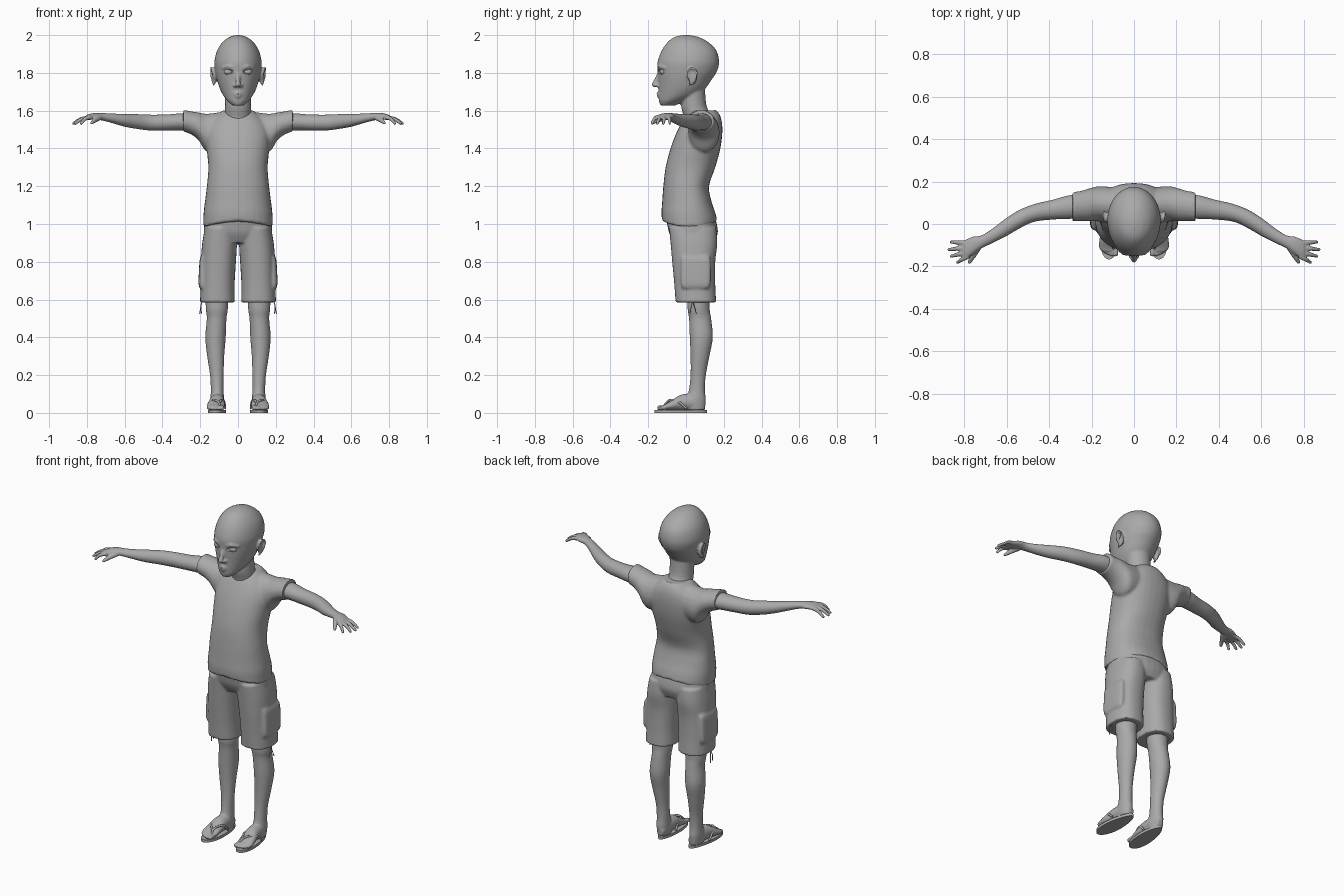
import bpy, bmesh, math
from mathutils import Vector, Matrix

grey = bpy.data.materials.new("plain grey")
grey.diffuse_color = (0.4, 0.4, 0.4, 1)


def smooth_rows(rows, k=4):
    """Catmull-Rom resampling of section rows."""
    out = []
    for i in range(len(rows) - 1):
        p = [rows[max(0, min(len(rows) - 1, i + j))] for j in (-1, 0, 1, 2)]
        for s in range(k):
            t = s / k
            out.append([0.5 * (2 * b + (c - a) * t + (2 * a - 5 * b + 4 * c - d) * t * t
                               + (3 * b - a - 3 * c + d) * t ** 3) for a, b, c, d in zip(*p)])
    return out + [list(rows[-1])]


def skin(bm, rings):
    """Bridge rings of points into a closed tube."""
    vs = [[bm.verts.new(p) for p in r] for r in rings]
    n = len(vs[0])
    for a, b in zip(vs, vs[1:]):
        for i in range(n):
            bm.faces.new((a[i], a[(i + 1) % n], b[(i + 1) % n], b[i]))
    bm.faces.new(vs[0][::-1])
    bm.faces.new(vs[-1])


def angles(n):
    return [2 * math.pi * i / n for i in range(n)]


def stack(bm, rows, n=32, power=1.0, dip=0.0):
    """Upright loft. Rows: z, centre x, half width, front y, middle y, back y."""
    rings = []
    for j, (z, cx, rx, yf, ym, yb) in enumerate(smooth_rows(rows)):
        r = []
        for t in angles(n):
            c, s = math.cos(t), math.sin(t)
            c, s = (math.copysign(abs(v) ** power, v) for v in (c, s))
            r.append((cx + rx * c, ym + (yb - ym if s > 0 else ym - yf) * s,
                      z - (dip * c * c if j == 0 else 0)))
        rings.append(r)
    skin(bm, rings)


def reach(bm, rows, axis, n=20):
    """Sideways loft. Rows: position, centre a, centre z, radius a, radius z."""
    rings = []
    for p, a, z, ra, rz in smooth_rows(rows):
        pts = [(a + ra * math.cos(t), z + rz * math.sin(t)) for t in angles(n)]
        rings.append([(p, u, w) if axis == 'x' else (u, p, w) for u, w in pts])
    skin(bm, rings)


def tube(bm, pts, radii, n=10):
    """Round tube along points, with rounded ends."""
    if not isinstance(radii, (list, tuple)):
        radii = [radii] * len(pts)
    rows = smooth_rows([(*p, r) for p, r in zip(pts, radii)])
    P = [Vector(r[:3]) for r in rows]
    rings = []
    for i, r in enumerate(rows):
        d = (P[min(i + 1, len(P) - 1)] - P[max(i - 1, 0)]).normalized()
        u = d.orthogonal() if abs(d.z) > 0.95 else d.cross(Vector((0, 0, 1)))
        u.normalize()
        v = d.cross(u)
        rings.append([P[i] + (u * math.cos(t) + v * math.sin(t)) * r[3] for t in angles(n)])
    skin(bm, rings)
    for p, r in ((P[0], rows[0][3]), (P[-1], rows[-1][3])):
        ball(bm, p, (r, r, r), 10)


def ball(bm, loc, rad, n=20):
    bmesh.ops.create_uvsphere(bm, u_segments=n, v_segments=n // 2, radius=1,
                              matrix=Matrix.Translation(loc) @ Matrix.Diagonal((*rad, 1)))


def finish(name, bm, voxel=0, relax=0, mirror=False, cutter=None):
    bmesh.ops.recalc_face_normals(bm, faces=bm.faces[:])
    if mirror:
        g = bmesh.ops.duplicate(bm, geom=bm.verts[:] + bm.edges[:] + bm.faces[:])["geom"]
        bmesh.ops.scale(bm, vec=(-1, 1, 1), verts=[e for e in g if isinstance(e, bmesh.types.BMVert)])
        bmesh.ops.reverse_faces(bm, faces=[e for e in g if isinstance(e, bmesh.types.BMFace)])
    me = bpy.data.meshes.new(name)
    bm.to_mesh(me)
    bm.free()
    ob = bpy.data.objects.new(name, me)
    bpy.context.collection.objects.link(ob)
    me.materials.append(grey)
    if voxel:
        m = ob.modifiers.new("blend", 'REMESH')
        m.mode, m.voxel_size = 'VOXEL', voxel
    if cutter:
        m = ob.modifiers.new("carve", 'BOOLEAN')
        m.operation, m.object = 'DIFFERENCE', cutter
    if relax:
        m = ob.modifiers.new("relax", 'SMOOTH')
        m.factor, m.iterations = 0.5, relax
    bpy.ops.object.select_all(action='DESELECT')
    ob.select_set(True)
    bpy.context.view_layer.objects.active = ob
    bpy.ops.object.convert(target='MESH')
    bpy.ops.object.shade_smooth_by_angle(angle=math.radians(50))
    return ob


# eye socket and mouth cutters
bm = bmesh.new()
ball(bm, (0.05, -0.152, 1.806), (0.026, 0.026, 0.014))
ball(bm, (0.0, -0.162, 1.685), (0.026, 0.012, 0.0025))
bmesh.ops.translate(bm, vec=(0, 0, 0), verts=bm.verts[:])
carver = finish("face_cutter", bm, mirror=True, voxel=0.002)
carver.hide_render = True

# head with neck, nose, lips, brows and ears
bm = bmesh.new()
stack(bm, [(1.627, 0, .028, -.135, -.10, -.06), (1.65, 0, .055, -.143, -.08, .0),
           (1.68, 0, .078, -.145, -.04, .07), (1.72, 0, .098, -.146, -.01, .105),
           (1.77, 0, .113, -.148, .0, .14), (1.81, 0, .121, -.15, .01, .165),
           (1.86, 0, .125, -.15, .02, .175), (1.92, 0, .11, -.128, .02, .16),
           (1.965, 0, .08, -.095, .01, .115), (1.99, 0, .045, -.06, .0, .065),
           (2.0, 0, .012, -.015, .0, .02)], n=40)
stack(bm, [(1.5, 0, .085, -.01, .08, .15), (1.56, 0, .072, -.01, .06, .145),
           (1.62, 0, .068, -.025, .04, .11), (1.72, 0, .07, -.03, .04, .1)])
tube(bm, [(0, -.138, 1.81), (0, -.152, 1.775), (0, -.168, 1.738)], [.009, .011, .014])
for s in (-1, 1):
    ball(bm, (s * .014, -.152, 1.732), (.011, .014, .009))
    tube(bm, [(s * .02, -.142, 1.826), (s * .05, -.136, 1.834), (s * .08, -.112, 1.826)], [.009, .010, .007])
    ball(bm, (s * .126, .035, 1.782), (.012, .024, .046))
    tube(bm, [(s * .128, .012, 1.775), (s * .136, .012, 1.81), (s * .143, .035, 1.828), (s * .144, .056, 1.805),
              (s * .137, .045, 1.765), (s * .128, .02, 1.737)], .006)
tube(bm, [(-.026, -.137, 1.687), (0, -.147, 1.692), (.026, -.137, 1.687)], [.004, .009, .004])
tube(bm, [(-.022, -.137, 1.682), (0, -.146, 1.676), (.022, -.137, 1.682)], [.004, .009, .004])
finish("head", bm, .006, 3, cutter=carver)
bpy.data.objects.remove(carver)

# eyeballs
bm = bmesh.new()
ball(bm, (.05, -.122, 1.806), (.024, .017, .017))
finish("eyes", bm, mirror=True)

# arms with hands
bm = bmesh.new()
reach(bm, [(.2, .085, 1.535, .055, .05), (.3, .08, 1.54, .056, .046), (.38, .068, 1.537, .047, .043),
           (.47, .052, 1.537, .042, .042), (.54, .022, 1.543, .044, .039), (.6, -.014, 1.549, .043, .034),
           (.67, -.058, 1.56, .034, .025), (.72, -.085, 1.568, .031, .02), (.76, -.102, 1.57, .042, .018),
           (.795, -.12, 1.565, .045, .014), (.81, -.126, 1.56, .036, .009)], 'x')
for y0, x1, y1 in ((-.09, .862, -.085), (-.112, .872, -.12), (-.134, .862, -.152), (-.155, .83, -.18)):
    tube(bm, [(.785, y0, 1.564), ((.79 + x1) / 2, (y0 + y1) / 2, 1.556), (x1, y1, 1.532)], [.012, .0105, .008])
tube(bm, [(.735, -.115, 1.562), (.757, -.15, 1.55), (.775, -.18, 1.535)], [.015, .013, .009])
finish("arms", bm, .005, 3, mirror=True)

# t-shirt
bm = bmesh.new()
stack(bm, [(1.018, 0, .183, -.127, .02, .165), (1.06, 0, .182, -.13, .02, .155),
           (1.12, 0, .175, -.126, .02, .135), (1.2, 0, .165, -.12, .01, .122),
           (1.3, 0, .157, -.108, .02, .155), (1.4, 0, .166, -.082, .05, .182),
           (1.48, 0, .168, -.052, .07, .192), (1.54, 0, .145, -.022, .08, .19),
           (1.58, 0, .105, .005, .08, .178), (1.602, 0, .078, .03, .08, .16)], power=.88, dip=.035)
for s in (-1, 1):
    reach(bm, [(s * .06, .09, 1.5, .08, .098), (s * .16, .095, 1.482, .083, .102), (s * .21, .09, 1.518, .078, .073),
               (s * .25, .085, 1.536, .071, .061), (s * .29, .081, 1.547, .069, .058)], 'x')
finish("shirt", bm, .008, 4)

# neckline band
bm = bmesh.new()
tube(bm, [(.088 * math.sin(t), .07 - .083 * math.cos(t), 1.568 - .03 * math.cos(t)) for t in angles(16) + [2 * math.pi]], .006)
finish("collar", bm)

# shorts with side pockets
bm = bmesh.new()
stack(bm, [(.9, 0, .16, -.06, .03, .15), (.95, 0, .18, -.088, .03, .168), (1.0, 0, .178, -.1, .03, .163),
           (1.06, 0, .172, -.11, .03, .145)], power=.88)
for s in (-1, 1):
    stack(bm, [(.585, s * .109, .092, -.055, .05, .16), (.68, s * .108, .09, -.062, .05, .155),
               (.8, s * .104, .093, -.073, .05, .155), (.9, s * .097, .092, -.082, .04, .166),
               (.98, s * .09, .085, -.09, .04, .16)], power=.85)
    stack(bm, [(.66, s * .185, .018, -.02, .05, .12), (.69, s * .185, .024, -.028, .05, .13),
               (.8, s * .183, .021, -.028, .05, .13), (.83, s * .18, .016, -.025, .05, .125)], power=.6)
finish("shorts", bm, .007, 3)

# hem drawstrings
bm = bmesh.new()
for y, x in ((.02, .192), (.055, .203)):
    tube(bm, [(.19, .035, .592), (.197, (y + .035) / 2, .56), (x, y, .525)], .0025, 6)
finish("drawstrings", bm, mirror=True)

# legs and feet
bm = bmesh.new()
stack(bm, [(.7, .11, .06, .01, .07, .13), (.56, .112, .059, .008, .065, .125), (.5, .113, .052, .016, .07, .133),
           (.4, .119, .054, .02, .08, .142), (.3, .118, .045, .024, .07, .124), (.2, .112, .036, .024, .06, .105),
           (.12, .11, .034, .015, .06, .1), (.07, .11, .036, .0, .05, .105), (.016, .108, .033, .0, .05, .1)])
reach(bm, [(.1, .105, .04, .02, .024), (.05, .108, .055, .036, .042), (-.02, .111, .055, .041, .043),
           (-.07, .116, .042, .047, .029), (-.11, .119, .03, .047, .016), (-.128, .118, .027, .035, .012)], 'y')
for x, y, r in ((.086, -.142, .013), (.106, -.143, .01), (.122, -.138, .009), (.137, -.13, .009), (.151, -.118, .008)):
    tube(bm, [(x, -.09, .03), (x, y, .014 + r)], [r, r])
finish("legs", bm, .0055, 3, mirror=True)

# sandal soles and straps
bm = bmesh.new()
sole = [(.11 + .008 * math.cos(t) + (.047 + .009 * math.cos(t)) * math.sin(t), -.028 - .139 * math.cos(t))
        for t in angles(32)]
skin(bm, [[(x, y, z) for x, y in sole] for z in (0, .016)])
finish("sandal_soles", bm, mirror=True)
bm = bmesh.new()
tube(bm, [(.158, .0, .025), (.153, -.035, .055), (.125, -.08, .068), (.099, -.105, .052), (.097, -.125, .018)], .006)
tube(bm, [(.068, .0, .025), (.074, -.035, .062), (.09, -.08, .066), (.098, -.105, .052)], .006)
finish("sandal_straps", bm, mirror=True)
